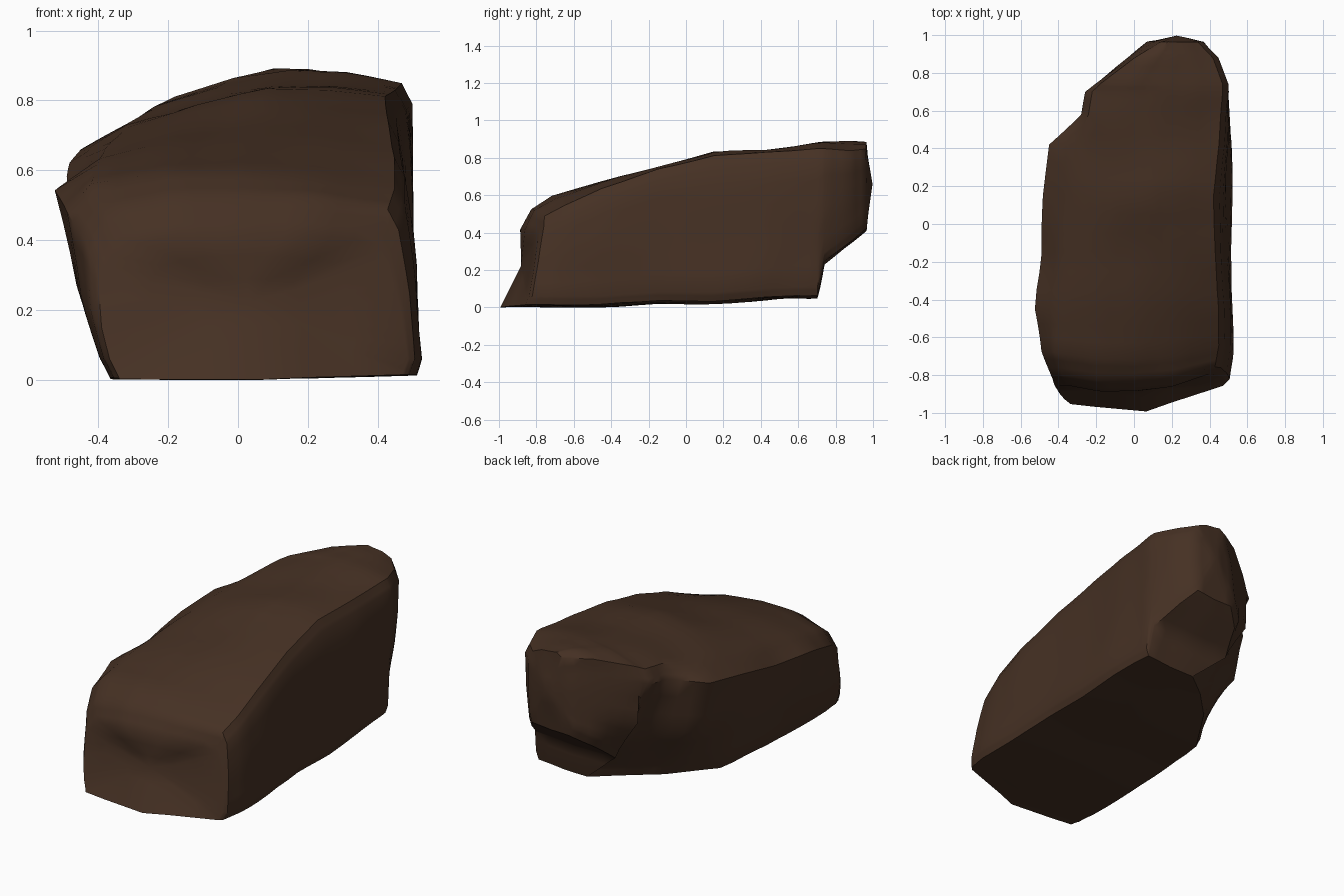
import bpy, bmesh, math
from mathutils import Vector, noise

cube = bpy.data.objects.get("Cube")
if cube:
    bpy.data.objects.remove(cube, do_unlink=True)

# Brown stone colour
stone = bpy.data.materials.new("dark_brown_stone")
stone.use_nodes = True
colour = (0.060, 0.030, 0.017, 1)
stone.diffuse_color = colour
bsdf = next(n for n in stone.node_tree.nodes if n.type == 'BSDF_PRINCIPLED')
bsdf.inputs["Base Color"].default_value = colour
bsdf.inputs["Roughness"].default_value = 0.9

# Cross-sections from front to back: y, underside height, underside left and right x,
# then (x, z) of the right rim, crown, left shoulder and widest left point
sections = [
    (-.94, 0, -.34, .47, .4, .39, 0, .42, -.34, .38, -.4, .3),
    (-.9, 0, -.36, .49, .43, .49, 0, .53, -.38, .48, -.44, .4),
    (-.79, 0, -.37, .51, .45, .55, 0, .6, -.42, .56, -.49, .48),
    (-.45, 0, -.36, .51, .45, .64, 0, .67, -.4, .61, -.52, .54),
    (-.15, .02, -.36, .5, .43, .74, .05, .745, -.38, .66, -.49, .56),
    (.15, .02, -.33, .5, .42, .81, .08, .83, -.32, .72, -.48, .62),
    (.42, .04, -.16, .5, .45, .83, .1, .84, -.31, .74, -.45, .66),
    (.58, .05, 0, .49, .46, .84, .12, .86, -.24, .78, -.28, .7),
    (.7, .05, .16, .48, .47, .85, .15, .88, -.22, .79, -.26, .71),
    (.74, .23, -.05, .47, .47, .85, .15, .885, -.18, .81, -.21, .72),
    (.88, .34, 0, .4, .42, .84, .2, .89, 0, .86, -.02, .74),
    (.965, .41, .1, .34, .34, .85, .22, .88, .14, .86, .1, .72),
]


def ring_points(row):
    y, zb, bl, br, rx, rz, mx, mz, lx, lz, wx, wz = row
    mid = (bl + br) / 2
    bulge = .07 if .3 < y < .8 else .02
    outline = [
        (mid, zb), (br, zb + .015), (br + .015, zb + .06),
        ((br + rx) / 2 + .03, (zb + rz) / 2), (rx + .03, rz - .06), (rx, rz),
        ((rx + mx) / 2, (rz + mz) / 2 + .01), (mx, mz),
        ((mx + lx) / 2, (mz + lz) / 2 + .015), (lx, lz), (wx, wz),
        ((wx + bl) / 2 - bulge, (wz + zb) / 2), (bl - .03, zb + .06), (bl, zb),
    ]
    lean = .11 if y < -.7 else 0
    # The front slopes back, bows forward and recedes towards its left corner
    curve = .06 if y < -.92 else .04 if y < -.7 else 0
    return [(x, y + lean * z / mz - curve * (1 - (x + .05) ** 2 / .116), z)
            for x, z in outline]


# Loft the boulder body
bm = bmesh.new()
rings = [[bm.verts.new(p) for p in ring_points(row)] for row in sections]
count = len(rings[0])
for a, b in zip(rings, rings[1:]):
    for i in range(count):
        j = (i + 1) % count
        bm.faces.new((a[i], a[j], b[j], b[i]))

# Close both ends around a centre point
for ring, push in ((rings[0], -.01), (rings[-1], .03)):
    centre = sum((v.co for v in ring), Vector()) / count
    hub = bm.verts.new(centre + Vector((0, push, 0)))
    for i in range(count):
        bm.faces.new((hub, ring[i], ring[(i + 1) % count]))

# Roughen the surface slightly
bmesh.ops.subdivide_edges(bm, edges=bm.edges[:], cuts=2, use_grid_fill=True)
bmesh.ops.recalc_face_normals(bm, faces=bm.faces[:])
bm.normal_update()
for v in bm.verts:
    v.co += v.normal * noise.noise(v.co * 4) * .01
    v.co.z = max(v.co.z, 0)

mesh = bpy.data.meshes.new("boulder")
bm.to_mesh(mesh)
bm.free()
mesh.materials.append(stone)
boulder = bpy.data.objects.new("boulder", mesh)
bpy.context.collection.objects.link(boulder)
bpy.ops.object.select_all(action='DESELECT')
boulder.select_set(True)
bpy.context.view_layer.objects.active = boulder
bpy.ops.object.shade_smooth_by_angle(angle=math.radians(42))
